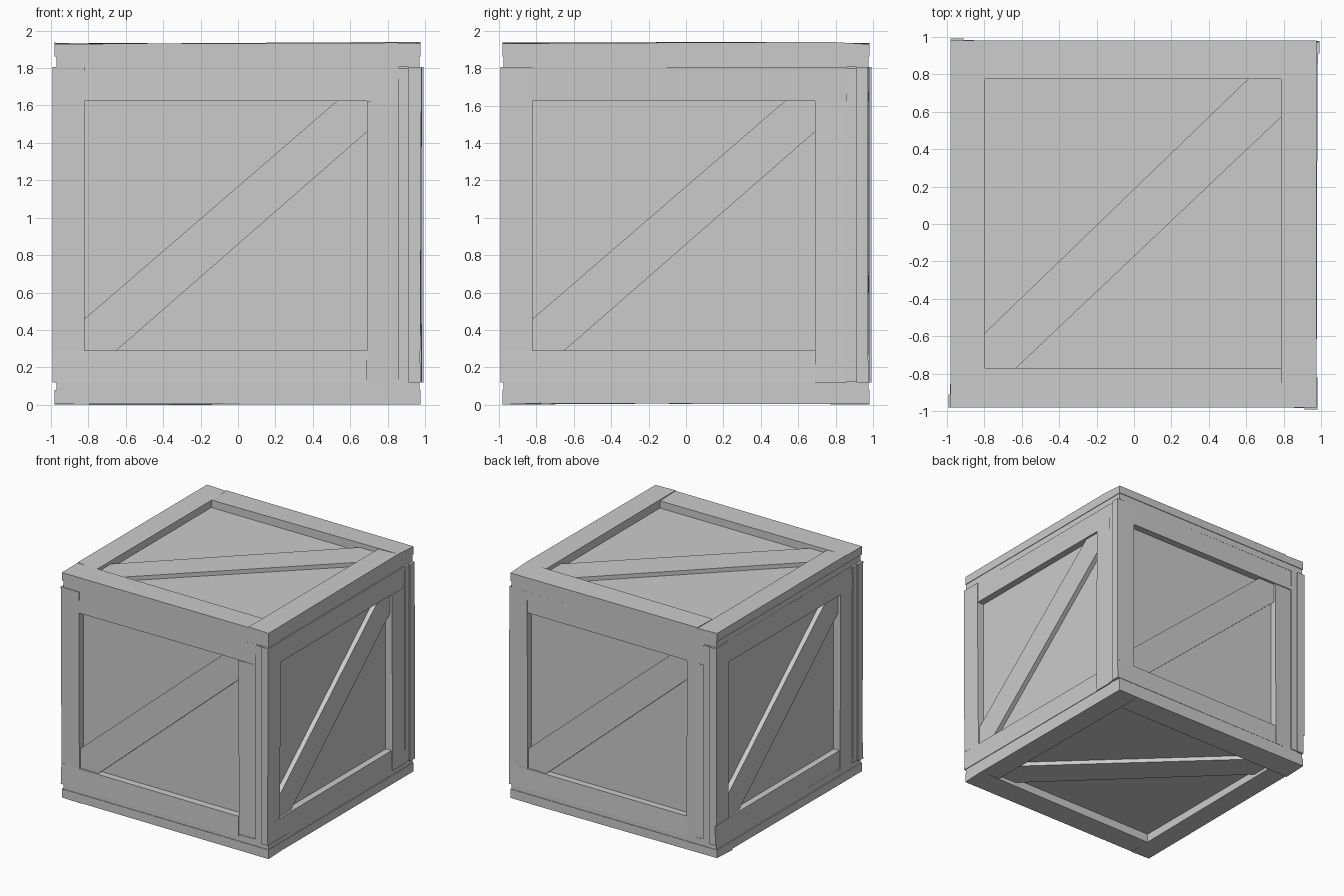
import bpy, bmesh, random
from math import radians
from mathutils import Matrix, Vector

if "Cube" in bpy.data.objects:
    bpy.data.objects.remove(bpy.data.objects["Cube"])

random.seed(4)


def prism(name, pts, w0, w1, mat, wobble=0.0):
    """Extrude a 2D outline from w0 to w1 and place it with mat."""
    bm = bmesh.new()
    lo = [bm.verts.new((u, v, w0)) for u, v in pts]
    hi = [bm.verts.new((u, v, w1 + random.uniform(-wobble, wobble))) for u, v in pts]
    bm.faces.new(lo[::-1])
    bm.faces.new(hi)
    n = len(pts)
    for i in range(n):
        j = (i + 1) % n
        bm.faces.new((lo[i], lo[j], hi[j], hi[i]))
    bm.transform(mat)
    for v in bm.verts:
        v.co.z = max(v.co.z, 0.0)
    bmesh.ops.recalc_face_normals(bm, faces=bm.faces)
    me = bpy.data.meshes.new(name)
    bm.to_mesh(me)
    bm.free()
    ob = bpy.data.objects.new(name, me)
    bpy.context.collection.objects.link(ob)
    return ob


def rect(u0, v0, u1, v1):
    return [(u0, v0), (u1, v0), (u1, v1), (u0, v1)]


def crate_face(name, outer, inner, brace, w, mat):
    """One panel with four interlocking frame boards and a diagonal brace."""
    U0, V0, U1, V1 = outer
    u0, v0, u1, v1 = inner
    back, mid, brace_w, front = w
    prism(name + "_panel", rect(U0 + .01, V0 + .005, U1 - .005, V1 - .005), back, mid, mat)
    boards = {"left": (U0, v0, u0, V1), "top": (u0, v1, U1, V1),
              "right": (u1, V0, U1, v1), "bottom": (U0, V0, u1, v0)}
    for side, r in boards.items():
        prism(f"{name}_{side}_board", rect(*r), mid - .004, front, mat, 0.007)
    a, b, c, d = brace  # where the brace edges meet left, bottom, right, top
    prism(name + "_brace", [(u0, a), (u0, v0), (b, v0), (u1, c), (u1, v1), (d, v1)],
          mid - .004, brace_w, mat)


# four walls in a pinwheel around z
stand = Matrix.Rotation(radians(90), 4, 'X')
for i, side in enumerate(("front", "right", "back", "left")):
    crate_face(side + "_wall", (-.992, .12, .857, 1.805), (-.82, .29, .69, 1.625),
               (.46, -.65, 1.46, .53), (.855, .915, .955, .975),
               Matrix.Rotation(radians(90 * i), 4, 'Z') @ stand)

# lid and base, the base being the lid turned over about x
for name, mat in (("lid", Matrix.Translation((0, 0, .97))),
                  ("base", Matrix.Translation((0, 0, .97)) @ Matrix.Rotation(radians(180), 4, 'X'))):
    crate_face(name, (-.98, -.98, .975, .98), (-.795, -.77, .785, .775),
               (-.58, -.63, .57, .61), (.835, .895, .93, .963), mat)
